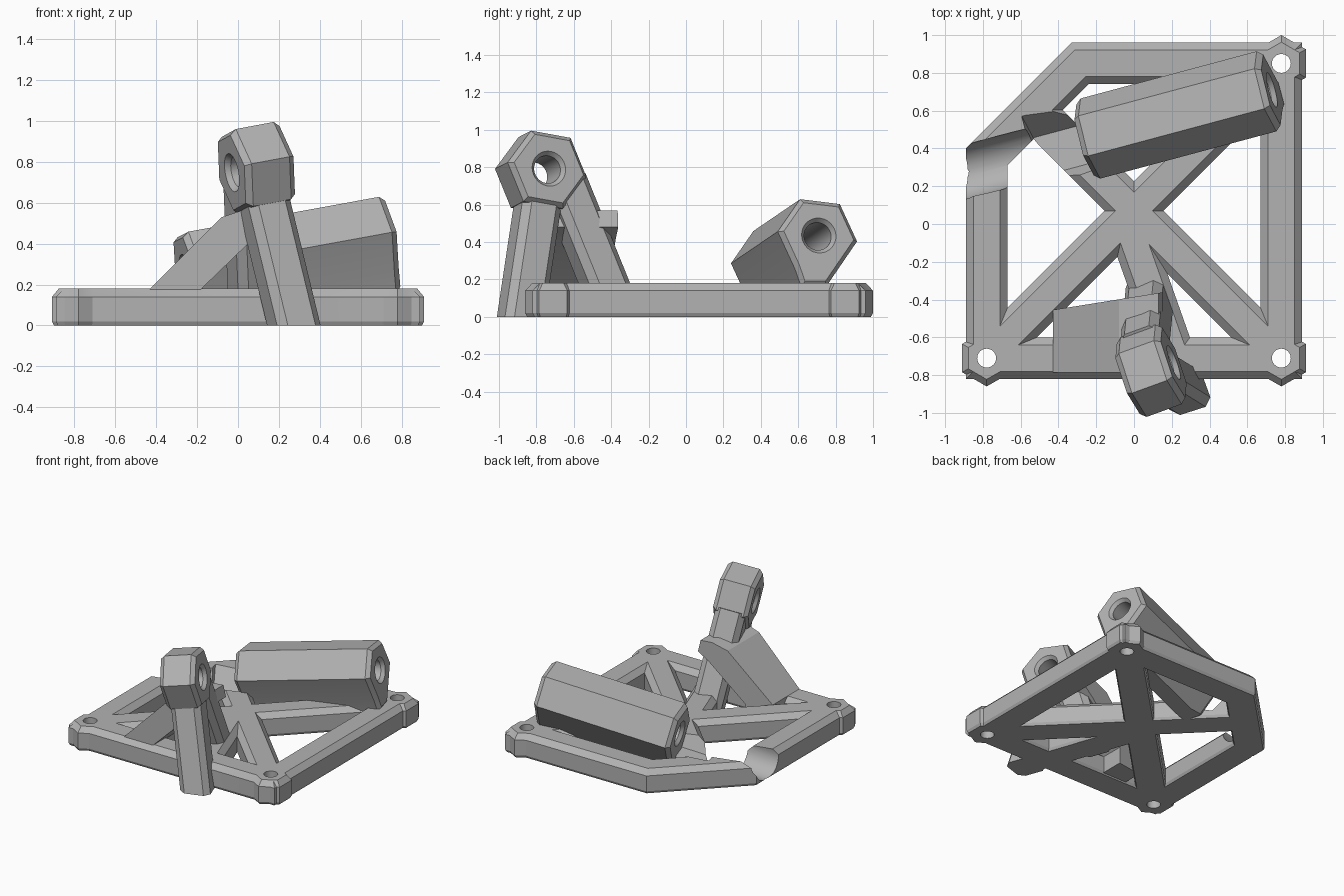
import bpy, bmesh
from math import sin, cos, radians, pi
from mathutils import Vector

cube = bpy.data.objects.get("Cube")
if cube:
    bpy.data.objects.remove(cube)

grey = bpy.data.materials.new("light grey")
grey.use_nodes = True
COLOUR = (0.45, 0.45, 0.45, 1)
grey.diffuse_color = COLOUR
grey.node_tree.nodes["Principled BSDF"].inputs["Base Color"].default_value = COLOUR
UP = Vector((0, 0, 1))


def loft(name, rings, closed=False):
    """Skin equal rings of points, cap the ends and trim below the ground."""
    bm = bmesh.new()
    loops = [[bm.verts.new(p) for p in ring] for ring in rings]
    n = len(loops[0])
    pairs = list(zip(loops, loops[1:]))
    if closed:
        pairs.append((loops[-1], loops[0]))
    else:
        bm.faces.new(loops[0])
        bm.faces.new(loops[-1])
    for a, b in pairs:
        for i in range(n):
            j = (i + 1) % n
            bm.faces.new((a[i], a[j], b[j], b[i]))
    if min(v.co.z for v in bm.verts) < -0.001:
        geom = bm.verts[:] + bm.edges[:] + bm.faces[:]
        bmesh.ops.bisect_plane(bm, geom=geom, plane_co=(0, 0, 0), plane_no=UP, clear_inner=True)
        bmesh.ops.holes_fill(bm, edges=[e for e in bm.edges if e.is_boundary])
    bmesh.ops.recalc_face_normals(bm, faces=bm.faces[:])
    mesh = bpy.data.meshes.new(name)
    bm.to_mesh(mesh)
    bm.free()
    mesh.materials.append(grey)
    obj = bpy.data.objects.new(name, mesh)
    bpy.context.collection.objects.link(obj)
    return obj


def sweep(name, points, profile, normal=UP, closed=False):
    """Run a (sideways, along normal) profile down a path with mitred corners."""
    pts = [Vector(p) for p in points]
    n = len(pts)
    sides = [normal.cross(pts[(i + 1) % n] - pts[i]).normalized() for i in range(n)]
    rings = []
    for i, p in enumerate(pts):
        before, after = sides[i - 1], sides[i]
        if not closed:
            before = sides[max(i - 1, 0)]
            after = sides[min(i, n - 2)]
        mitre = (before + after) / (1 + before.dot(after))
        rings.append([p + mitre * s + normal * h for s, h in profile])
    return loft(name, rings, closed)


def frame(azimuth, elevation):
    a, e = radians(azimuth), radians(elevation)
    d = Vector((cos(e) * cos(a), cos(e) * sin(a), sin(e)))
    u = Vector((-sin(a), cos(a), 0))
    return d, u, d.cross(u)


def ngon(sides, radius, start=0):
    angles = [radians(start) + 2 * pi * i / sides for i in range(sides)]
    return [(radius * cos(a), radius * sin(a)) for a in angles]


def prism(name, poly, origin, axes, levels):
    """Stack scaled copies of a polygon; levels are (distance, scale)."""
    d, u, v = axes
    return loft(name, [[origin + d * t + (u * x + v * y) * s for x, y in poly]
                       for t, s in levels])


def combine(target, tools, operation):
    for tool in tools:
        tool.hide_render = True
        mod = target.modifiers.new("combine", "BOOLEAN")
        mod.operation, mod.object, mod.solver = operation, tool, "EXACT"
        bpy.context.view_layer.objects.active = target
        bpy.ops.object.modifier_apply(modifier=mod.name)
        bpy.data.objects.remove(tool)


def bore(target, origin, axes, length):
    """Through hole with a countersink at both ends."""
    levels = [(-0.05, 0.1), (0, 0.095), (0.025, 0.075),
              (length - 0.025, 0.075), (length, 0.095), (length + 0.05, 0.1)]
    combine(target, [prism("bore_cutter", ngon(32, 1), origin, axes, levels)], "DIFFERENCE")


FLAT = (UP, Vector((1, 0, 0)), Vector((0, 1, 0)))
BAR = [(-0.1, 0), (-0.11, 0.02), (-0.11, 0.14), (-0.07, 0.18),
       (0.07, 0.18), (0.11, 0.14), (0.11, 0.02), (0.1, 0)]
CORNERS = [(-0.78, -0.71, 0), (0.78, -0.71, 0), (0.78, 0.85, 0)]
rod_axes, post_axes = frame(15, 10), frame(20, 10)
ROD_LENGTH, HEAD_LENGTH = 1.04, 0.26
rod_start = Vector((0.73, 0.71, 0.435)) - rod_axes[0] * ROD_LENGTH
post_centre = Vector((0.09, -0.777, 0.77))
head_start = post_centre - post_axes[0] * HEAD_LENGTH / 2

# Base: mitred outer frame, crossing arms, bar under the post, corner bosses
base = sweep("base_frame", CORNERS + [(-0.285, 0.85, 0), (-0.78, 0.355, 0)], BAR, closed=True)
parts = [sweep("arm", [CORNERS[0], CORNERS[2]], BAR),
         sweep("arm", [CORNERS[1], (-0.53, 0.6, 0)], BAR),
         sweep("post_bar", [(0.25, -0.8, 0), (-0.04, 0.02, 0)], BAR)]
for corner in CORNERS:
    parts.append(prism("boss", ngon(6, 0.15, 30), Vector(corner), FLAT,
                       [(0, 0.92), (0.02, 1), (0.14, 1), (0.18, 0.75)]))
combine(base, parts, "UNION")

# Screw holes, then the tool clearance in line with the rod
cutters = [prism("hole_cutter", ngon(24, 0.05), Vector(c), FLAT, [(0, 1), (0.3, 1)])
           for c in CORNERS]
for cutter in cutters:
    for vert in cutter.data.vertices:
        vert.co.z -= 0.05
cutters.append(prism("hex_clearance", ngon(6, 0.21, -7), rod_start, rod_axes,
                     [(-0.3, 1), (0.02, 1)]))
cutters.append(prism("round_clearance", ngon(40, 0.14), rod_start, rod_axes,
                     [(-0.8, 1), (-0.28, 1)]))
combine(base, cutters, "DIFFERENCE")

# Long tilted hexagonal rod holder with its foot
rod_section = ngon(6, 0.22, -7)[:5] + [(-0.1, -0.28), (0.03, -0.28)]
rod = prism("rod_holder", rod_section, rod_start, rod_axes,
            [(0, 0.88), (0.03, 1), (ROD_LENGTH - 0.03, 1), (ROD_LENGTH, 0.88)])
bore(rod, rod_start, rod_axes, ROD_LENGTH)

# Post: hexagonal head on two splayed legs
head = prism("post_head", ngon(6, 0.225, -10), head_start, post_axes,
             [(0, 0.88), (0.03, 1), (HEAD_LENGTH - 0.03, 1), (HEAD_LENGTH, 0.88)])
LEG = [(-0.11, -0.07), (-0.11, 0.07), (-0.07, 0.11), (0.07, 0.11),
       (0.11, 0.07), (0.11, -0.07), (0.07, -0.11), (-0.07, -0.11)]


def post_point(u, v):
    return post_centre + post_axes[1] * u + post_axes[2] * v


legs = [sweep("front_leg", [post_point(-0.01, -0.09), post_point(-0.2, -0.95)], LEG, post_axes[0]),
        sweep("back_leg", [post_point(0.125, -0.05), post_point(0.44, -0.92)], LEG, post_axes[0])]
for part in [head] + legs:
    bore(part, head_start, post_axes, HEAD_LENGTH)

# Sloping side brace from the front bar up to the post
BRACE = [(-0.43, 0.01), (-0.43, 0.18), (-0.08, 0.53), (0.04, 0.57),
         (0.13, 0.57), (0.15, 0.48), (0.07, 0.42), (-0.22, 0.14), (-0.22, 0.01)]
brace = loft("side_brace", [[(x, -0.785, z) for x, z in BRACE],
                            [(x, -0.455 + 0.16 * max(x + 0.43, 0), z) for x, z in BRACE]])

# Smooth the round holes, keep the flats crisp
bpy.ops.object.select_all(action="DESELECT")
for part in [base, rod, head, brace] + legs:
    part.select_set(True)
bpy.context.view_layer.objects.active = base
bpy.ops.object.shade_smooth_by_angle(angle=radians(25))
